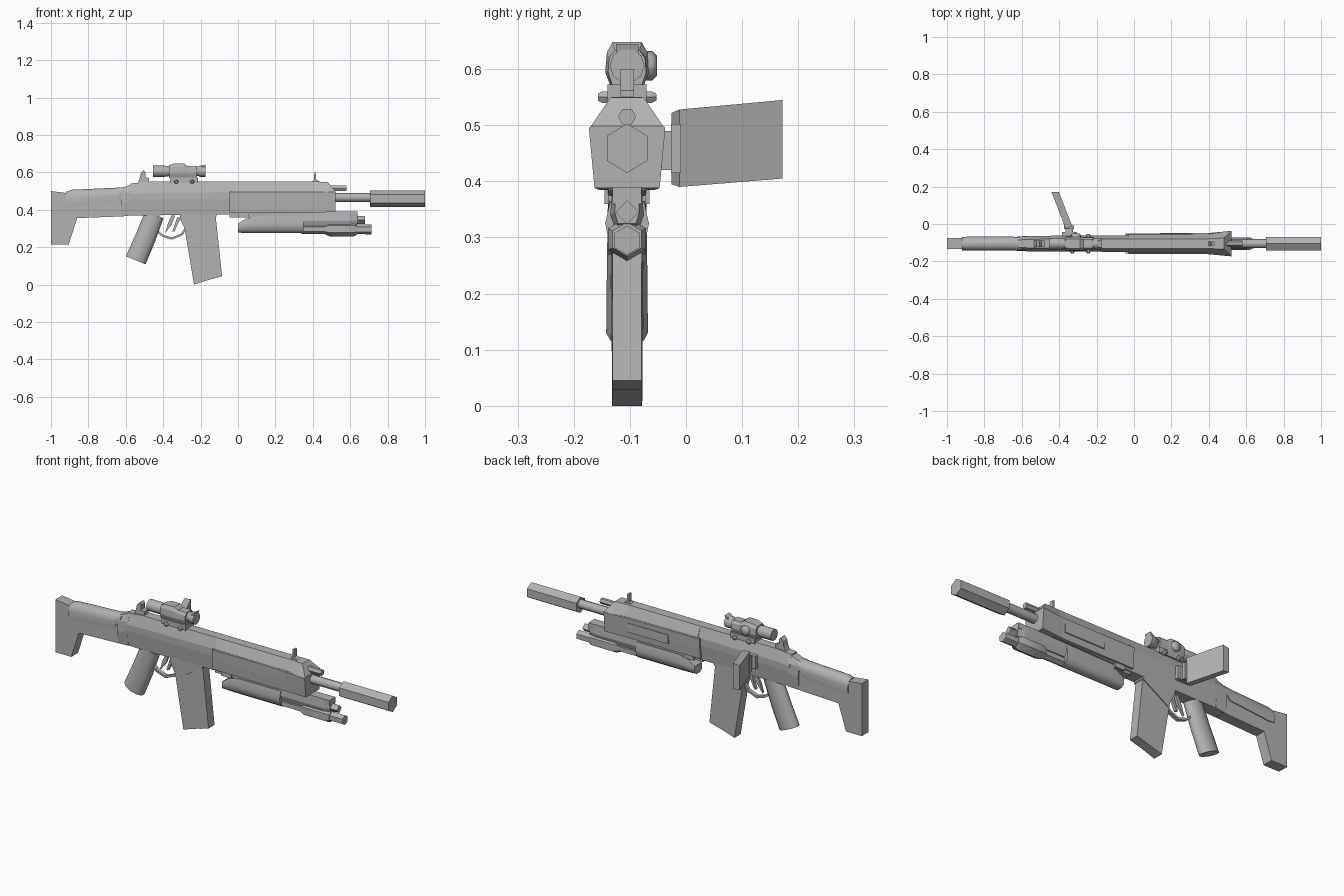
import bpy, bmesh, math
from mathutils import Vector

CY = -0.105  # centre plane of the long body
grey = bpy.data.materials.new("matte_grey")
grey.diffuse_color = (0.45, 0.45, 0.45, 1)


def finish(name, bm, smooth=False):
    bmesh.ops.recalc_face_normals(bm, faces=bm.faces[:])
    me = bpy.data.meshes.new(name)
    bm.to_mesh(me)
    bm.free()
    me.materials.append(grey)
    ob = bpy.data.objects.new(name, me)
    bpy.context.collection.objects.link(ob)
    if smooth:
        bpy.ops.object.select_all(action='DESELECT')
        ob.select_set(True)
        bpy.context.view_layer.objects.active = ob
        bpy.ops.object.shade_smooth_by_angle(angle=math.radians(50))
    return ob


def skin(name, rings, smooth=False):
    """Join equal-length rings of points and close both ends."""
    bm = bmesh.new()
    vs = [[bm.verts.new(p) for p in r] for r in rings]
    n = len(vs[0])
    for a, b in zip(vs, vs[1:]):
        for i in range(n):
            j = (i + 1) % n
            bm.faces.new((a[i], a[j], b[j], b[i]))
    bm.faces.new(vs[0])
    bm.faces.new(vs[-1])
    return finish(name, bm, smooth)


def loft(name, stations, smooth=False):
    """Stations are x plus half profile (half width, z), mirrored about CY."""
    rings = []
    for x, half in stations:
        ring = [(x, CY + w, z) for w, z in half]
        ring += [(x, CY - w, z) for w, z in reversed(half)]
        rings.append(ring)
    return skin(name, rings, smooth)


def prism(name, pts, hw, y=CY):
    return skin(name, [[(x, y - hw, z) for x, z in pts],
                       [(x, y + hw, z) for x, z in pts]])


def box(name, x0, x1, z0, z1, hw, y=CY):
    return prism(name, [(x0, z0), (x1, z0), (x1, z1), (x0, z1)], hw, y)


def rod(name, stops, n=8, phase=0.0, flat=1.0, smooth=True):
    """Stops are (x, y, z, radius) along one axis; flat scales the y width."""
    d = (Vector(stops[-1][:3]) - Vector(stops[0][:3])).normalized()
    u = Vector((0, 1, 0)) if abs(d.y) < 0.8 else Vector((1, 0, 0))
    v = d.cross(u)
    rings = []
    for x, y, z, r in stops:
        c = Vector((x, y, z))
        rings.append([c + u * (r * flat * math.cos(a)) + v * (r * math.sin(a))
                      for a in (phase + i * math.tau / n for i in range(n))])
    return skin(name, rings, smooth)


# Shoulder stock: butt plate, lower arm and rounded cheek rest
prism("stock_butt", [(-1, .5), (-1, .215), (-.905, .215), (-.86, .355),
                     (-.86, .42), (-.91, .43), (-.92, .49)], .029)
prism("stock_arm", [(-.9, .43), (-.87, .355), (-.61, .365), (-.61, .5), (-.68, .46)], .029)
loft("cheek_rest", [
    (-.92, [(.034, .425), (.036, .46), (.026, .488), (.01, .495)]),
    (-.89, [(.034, .42), (.037, .465), (.028, .497), (.01, .507)]),
    (-.65, [(.034, .442), (.037, .48), (.028, .508), (.01, .518)]),
    (-.605, [(.034, .5), (.036, .507), (.028, .515), (.01, .521)])], True)
loft("stock_hinge", [(-.625, [(.03, .365), (.038, .43), (.036, .49), (.02, .515)]),
                     (-.56, [(.034, .37), (.041, .45), (.038, .5), (.022, .54)])])

# Receiver with a bevelled roof running forward to the nose
loft("receiver", [
    (-.575, [(.032, .37), (.041, .455), (.041, .485), (.022, .54)]),
    (-.485, [(.034, .37), (.042, .455), (.042, .49), (.024, .55)]),
    (-.03, [(.034, .375), (.044, .455), (.044, .495), (.025, .55)]),
    (.44, [(.034, .385), (.044, .455), (.044, .495), (.026, .55)])])
loft("magazine_well", [(-.31, [(.033, .35), (.035, .40)]),
                       (-.27, [(.033, .27), (.035, .40)]),
                       (-.115, [(.033, .365), (.035, .40)])])

# Flared handguard, sloping at the nose
loft("handguard", [
    (-.045, [(.048, .385), (.052, .44), (.054, .494), (.052, .497)]),
    (.39, [(.05, .385), (.054, .44), (.056, .494), (.052, .497)]),
    (.52, [(.058, .388), (.063, .44), (.068, .494), (.066, .498)])])
loft("handguard_roof", [
    (-.03, [(.05, .494), (.025, .55)]),
    (.40, [(.052, .494), (.026, .55)]),
    (.48, [(.064, .494), (.03, .549)]),
    (.52, [(.067, .494), (.064, .499)])])
box("side_panel", .14, .38, .42, .468, .004, CY + .054)

# Barrel, muzzle tube and gas plug
rod("barrel", [(.5, CY, .465, .024), (.72, CY, .465, .024)], 8)
rod("muzzle_tube", [(.705, CY, .459, .044), (1, CY, .459, .044)], 6,
    math.pi / 6, .95, False)
rod("gas_plug", [(.48, CY, .515, .016), (.58, CY, .515, .016)], 6)

# Box magazine
loft("magazine", [(-.285, [(.028, .30), (.028, .38)]),
                  (-.235, [(.027, 0.0), (.028, .38)]),
                  (-.125, [(.025, .035), (.028, .38)]),
                  (-.123, [(.025, .036), (.028, .36)])])
prism("magazine_front", [(-.14, .37), (-.12, .37), (-.085, .045), (-.14, .029)], .026)

# Rounded grip, trigger and guard
rod("grip", [(-.447, CY, .375, .055), (-.495, CY, .25, .058), (-.547, CY, .13, .060)],
    10, 0, .62)
guard = [(-.43, .285), (-.405, .262), (-.355, .246), (-.3, .268), (-.28, .30)]
for i, (a, b) in enumerate(zip(guard, guard[1:])):
    rod(f"trigger_guard_{i}", [(a[0], CY, a[1], .008), (b[0], CY, b[1], .008)], 4,
        math.pi / 4, 1.8, False)
prism("trigger", [(-.355, .37), (-.335, .37), (-.355, .32), (-.39, .275), (-.375, .325)], .007)
prism("trigger_strut", [(-.325, .36), (-.305, .36), (-.34, .285), (-.35, .285)], .008)

# Under-barrel launcher: rail, sleeve, front housing and small tubes
box("launcher_rail", -.045, .64, .36, .39, .026)
loft("launcher_sleeve", [
    (0, [(.012, .278), (.03, .288), (.034, .31), (.03, .325)]),
    (.04, [(.012, .276), (.032, .29), (.038, .32), (.03, .352)]),
    (.10, [(.012, .275), (.032, .29), (.039, .325), (.03, .365)]),
    (.35, [(.012, .275), (.032, .29), (.039, .325), (.03, .365)])], True)
loft("launcher_housing", [
    (.34, [(.02, .312), (.03, .34), (.026, .388)]),
    (.60, [(.02, .312), (.03, .34), (.026, .388)]),
    (.64, [(.016, .325), (.022, .345), (.02, .375)])])
rod("launcher_tube", [(.34, CY, .295, .024), (.715, CY, .295, .026)], 6, math.pi / 6)
rod("launcher_collar", [(.465, CY, .297, .028), (.49, CY, .297, .039),
                        (.62, CY, .297, .039), (.637, CY, .297, .03)], 6, math.pi / 6)
rod("upper_nub", [(.62, CY, .345, .021), (.68, CY, .345, .021)], 4)
for s in (-1, 1):
    box("launcher_clamp", .0, .06, .36, .395, .004, CY + s * .036)

# Iron sights
prism("front_sight", [(.395, .548), (.44, .548), (.418, .562), (.417, .6), (.408, .6), (.407, .56)], .012)
prism("rear_sight", [(-.535, .545), (-.475, .545), (-.475, .57), (-.495, .575), (-.495, .60),
                     (-.505, .612), (-.52, .595), (-.525, .57)], .018)

# Optic: tube, hooded body, base, knobs and raised lens flap
rod("optic_tube", [(-.455, CY, .606, .031), (-.39, CY, .606, .031), (-.36, CY, .606, .026),
                   (-.21, CY, .606, .026), (-.205, CY, .606, .031), (-.175, CY, .606, .031)], 10)
loft("optic_body", [
    (-.37, [(.026, .57), (.036, .595), (.034, .625), (.022, .638)]),
    (-.34, [(.028, .565), (.039, .595), (.036, .63), (.026, .648)]),
    (-.29, [(.028, .565), (.039, .595), (.036, .63), (.026, .648)]),
    (-.27, [(.026, .565), (.036, .595), (.033, .622), (.022, .634)]),
    (-.22, [(.026, .57), (.034, .595), (.032, .62), (.022, .634)])])
box("optic_base", -.36, -.215, .543, .573, .035)
for x in (-.33, -.245):
    rod("base_knob", [(x, CY - .052, .55, .007), (x, CY - .044, .55, .012),
                      (x, CY + .044, .55, .012), (x, CY + .052, .55, .007)], 6)
rod("side_dial", [(-.31, CY + .03, .606, .026), (-.31, CY + .045, .606, .026),
                  (-.31, CY + .053, .606, .018)], 8)
prism("lens_flap", [(-.2, .625), (-.178, .625), (-.172, .645), (-.185, .638)], .02)

# Swung-out side screen on its short hinge arm
near = [(-.365, -.026), (-.33, -.012)]
far = [(-.44, .17), (-.402, .172)]
skin("side_screen", [
    [(*near[0], .395), (*near[1], .39), (*near[1], .528), (*near[0], .522)],
    [(*far[0], .41), (*far[1], .405), (*far[1], .545), (*far[0], .54)]])
box("screen_mount", -.385, -.305, .425, .495, .012, -.055)
box("screen_arm", -.365, -.325, .42, .49, .017, -.03)
box("screen_hinge", -.375, -.32, .415, .502, .009, -.018)
